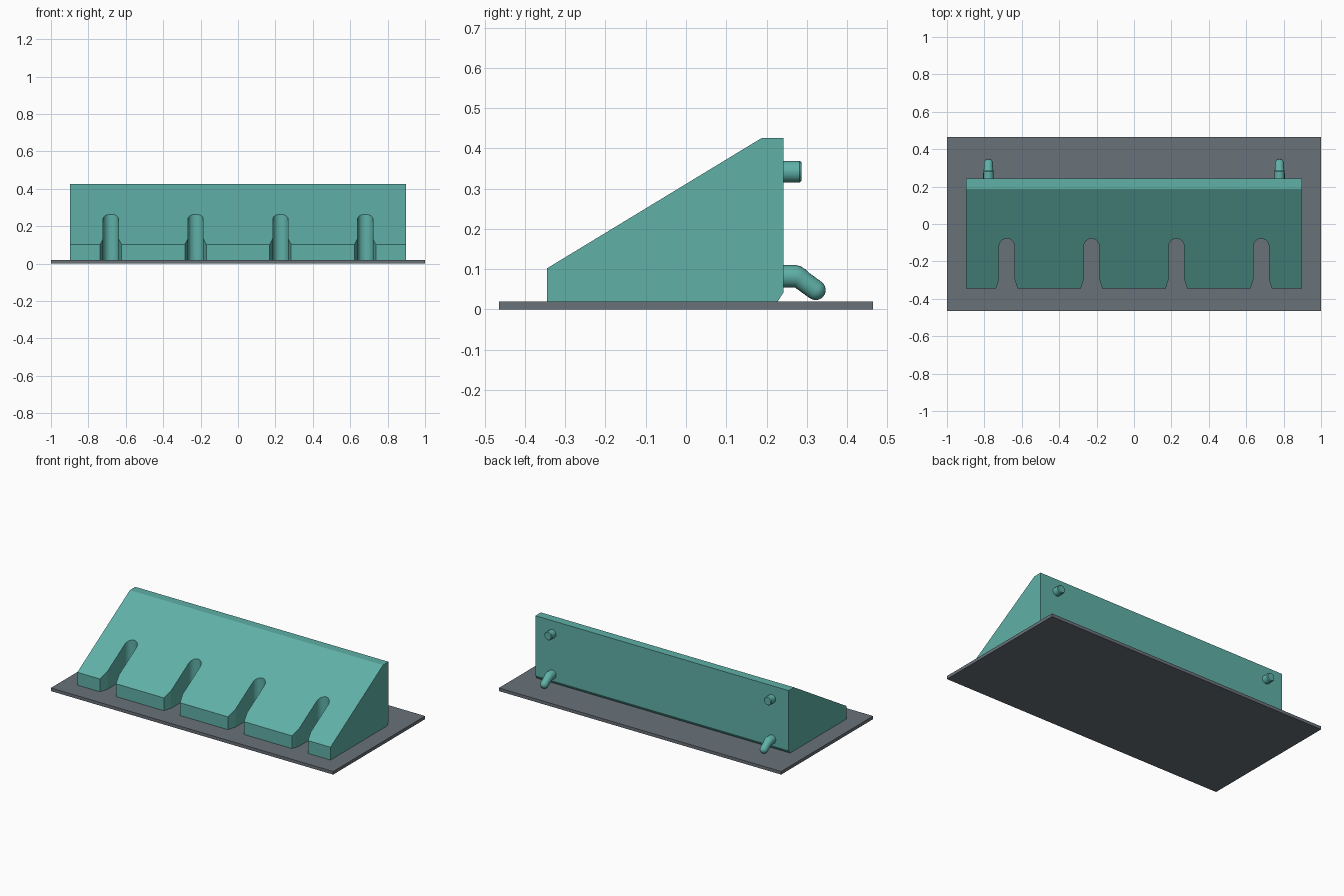
import bpy, bmesh, math
from mathutils import Vector

if "Cube" in bpy.data.objects:
    bpy.data.objects.remove(bpy.data.objects["Cube"])


def material(name, rgb):
    m = bpy.data.materials.new(name)
    m.diffuse_color = (*rgb, 1)
    m.use_nodes = True
    m.node_tree.nodes["Principled BSDF"].inputs["Base Color"].default_value = m.diffuse_color
    return m


TEAL = material("teal", (0.115, 0.435, 0.39))
SLATE = material("slate", (0.14, 0.165, 0.19))


def finish(bm, name, mat=None):
    bmesh.ops.recalc_face_normals(bm, faces=bm.faces[:])
    me = bpy.data.meshes.new(name)
    bm.to_mesh(me)
    bm.free()
    ob = bpy.data.objects.new(name, me)
    bpy.context.collection.objects.link(ob)
    if mat:
        me.materials.append(mat)
    return ob


def smooth(ob):
    bpy.ops.object.select_all(action='DESELECT')
    ob.select_set(True)
    bpy.context.view_layer.objects.active = ob
    bpy.ops.object.shade_smooth_by_angle(angle=math.radians(30))


def extrude(bm, points, vec):
    face = bm.faces.new([bm.verts.new(p) for p in points])
    out = bmesh.ops.extrude_face_region(bm, geom=[face])
    moved = [v for v in out["geom"] if isinstance(v, bmesh.types.BMVert)]
    bmesh.ops.translate(bm, verts=moved, vec=vec)


def tube(name, x, rings, n=24):
    # rings: (y, z, downward tilt, radius) along a path in the yz plane
    bm = bmesh.new()
    loops = []
    for y, z, tilt, r in rings:
        t = math.radians(tilt)
        up = Vector((0, math.sin(t), math.cos(t)))
        loops.append([bm.verts.new(Vector((x, y, z)) + r * (
            math.cos(a) * Vector((1, 0, 0)) + math.sin(a) * up))
            for a in (2 * math.pi * i / n for i in range(n))])
    for a, b in zip(loops, loops[1:]):
        for i in range(n):
            j = (i + 1) % n
            bm.faces.new((a[i], a[j], b[j], b[i]))
    bm.faces.new(loops[0])
    bm.faces.new(loops[-1])
    smooth(finish(bm, name, TEAL))


# Base plate
bm = bmesh.new()
bmesh.ops.create_cube(bm, size=1)
bmesh.ops.scale(bm, verts=bm.verts[:], vec=(2, 0.93, 0.02))
bmesh.ops.translate(bm, verts=bm.verts[:], vec=(0, 0, 0.01))
finish(bm, "base_plate", SLATE)

# Wedge body
W = 0.897
profile = [(-0.345, 0.02), (0.228, 0.02), (0.242, 0.042),
           (0.242, 0.425), (0.187, 0.425), (-0.345, 0.102)]
bm = bmesh.new()
extrude(bm, [(-W, y, z) for y, z in profile], (2 * W, 0, 0))
wedge = finish(bm, "wedge_holder", TEAL)

# Slot cutters: round end at the back, flared mouth at the front
R, YC = 0.041, -0.119
bm = bmesh.new()
for x in (-0.68, -0.227, 0.227, 0.68):
    outline = [(-0.0605, -0.37), (0.0605, -0.37), (0.0575, -0.345), (R, -0.293)]
    outline += [(R * math.cos(math.pi * i / 20), YC + R * math.sin(math.pi * i / 20))
                for i in range(21)]
    outline += [(-R, -0.293), (-0.0575, -0.345)]
    extrude(bm, [(x + px, py, -0.1) for px, py in outline], (0, 0, 0.7))
cutter = finish(bm, "slot_cutter")
cutter.hide_render = True
mod = wedge.modifiers.new("slots", 'BOOLEAN')
mod.operation, mod.object, mod.solver = 'DIFFERENCE', cutter, 'EXACT'
smooth(wedge)
bpy.context.view_layer.objects.active = wedge
bpy.ops.object.modifier_move_to_index(modifier="slots", index=0)
bpy.ops.object.modifier_apply(modifier="slots")
bpy.data.objects.remove(cutter)
smooth(wedge)

# Back pegs: straight ones above, bent hooks with round tips below
END = Vector((0.322, 0.048))
T = math.radians(35)
hook = [(0.24, 0.082, 0, 0.028), (0.272, 0.082, 0, 0.028),
        (0.279, 0.080, 12, 0.0275), (0.286, 0.075, 25, 0.0265),
        (0.293, 0.069, 35, 0.025)]
for k in range(0, 6):
    a = math.radians(k * 16)
    d = 0.025 * math.sin(a)
    hook.append((END.x + d * math.cos(T), END.y - d * math.sin(T), 35, 0.025 * math.cos(a)))
for side, x in (("left", -0.778), ("right", 0.778)):
    tube("upper_peg_" + side, x, [(0.24, 0.342, 0, 0.027), (0.282, 0.342, 0, 0.027),
                                  (0.287, 0.342, 0, 0.023)])
    tube("lower_hook_" + side, x, hook)
